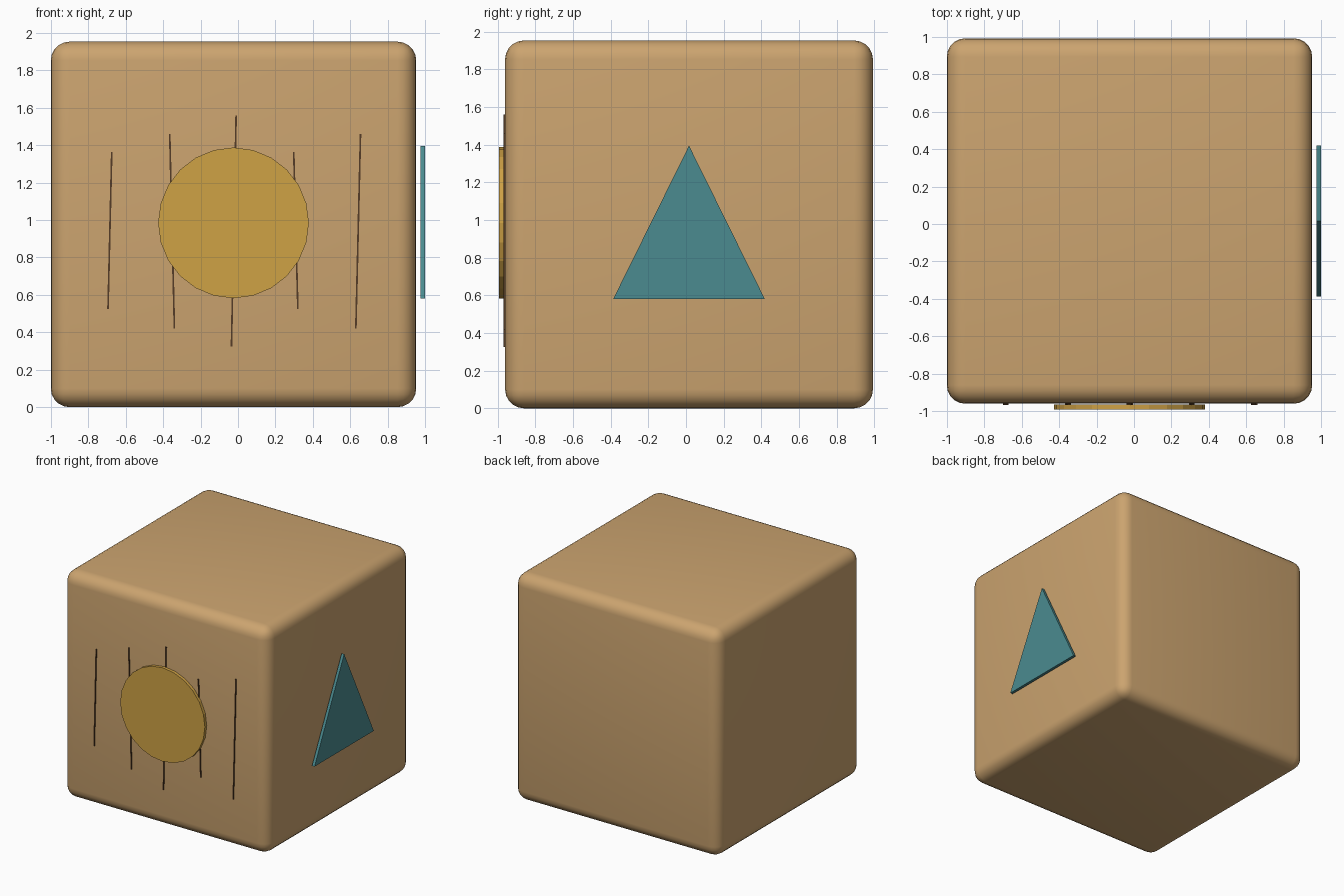
import bpy, bmesh
from math import radians, hypot, atan2

if "Cube" in bpy.data.objects:
    bpy.data.objects.remove(bpy.data.objects["Cube"])


def material(name, rgb):
    m = bpy.data.materials.new(name)
    m.diffuse_color = (*rgb, 1)
    m.use_nodes = True
    m.node_tree.nodes["Principled BSDF"].inputs["Base Color"].default_value = m.diffuse_color
    return m


WOOD = material("wood", (0.60, 0.37, 0.16))
GRAIN = material("dark_grain", (0.09, 0.045, 0.02))
GOLD = material("gold", (0.62, 0.36, 0.06))
TEAL = material("teal", (0.07, 0.26, 0.28))

CX, CY, CZ = -0.024, 0.016, 0.977   # block centre
SIZE = 1.954


def box(name, centre, size, mat, rot=(0, 0, 0)):
    bpy.ops.mesh.primitive_cube_add(size=1, location=centre, rotation=rot)
    ob = bpy.context.object
    ob.name = name
    ob.scale = size
    bpy.ops.object.transform_apply(location=False, rotation=False, scale=True)
    ob.data.materials.append(mat)
    return ob


# Rounded wooden block
block = box("block", (CX, CY, CZ), (SIZE,) * 3, WOOD)
bevel = block.modifiers.new("round_edges", 'BEVEL')
bevel.width = 0.1
bevel.segments = 5
bpy.ops.object.modifier_apply(modifier=bevel.name)
bpy.ops.object.shade_smooth_by_angle(angle=radians(40))

# Thin grain lines on the front: top x, top z, bottom x, bottom z
front = CY - SIZE / 2
grain = [(-0.675, 1.365, -0.695, 0.525), (-0.365, 1.46, -0.34, 0.42),
         (-0.01, 1.56, -0.035, 0.325), (0.298, 1.365, 0.32, 0.525),
         (0.655, 1.46, 0.63, 0.42)]
for i, (x1, z1, x2, z2) in enumerate(grain):
    dx, dz = x1 - x2, z1 - z2
    box(f"grain_line_{i + 1}", ((x1 + x2) / 2, front - 0.001, (z1 + z2) / 2),
        (0.009, 0.014, hypot(dx, dz)), GRAIN, (0, atan2(dx, dz), 0))

# Round token on the front
bpy.ops.mesh.primitive_cylinder_add(vertices=24, radius=0.403, depth=0.026,
                                    location=(CX, -0.979, 0.985),
                                    rotation=(radians(90), 0, 0))
disc = bpy.context.object
disc.name = "front_disc"
disc.data.materials.append(GOLD)

# Triangular plate standing just off the right side
bm = bmesh.new()
profile = [(CY - 0.403, 0.58), (CY + 0.403, 0.58), (CY, 1.395)]
face = bm.faces.new([bm.verts.new((0.976, y, z)) for y, z in profile])
ext = bmesh.ops.extrude_face_region(bm, geom=[face])
bmesh.ops.translate(bm, vec=(0.024, 0, 0),
                    verts=[v for v in ext["geom"] if isinstance(v, bmesh.types.BMVert)])
bmesh.ops.recalc_face_normals(bm, faces=bm.faces)
mesh = bpy.data.meshes.new("side_triangle")
bm.to_mesh(mesh)
bm.free()
mesh.materials.append(TEAL)
bpy.context.collection.objects.link(bpy.data.objects.new("side_triangle", mesh))
